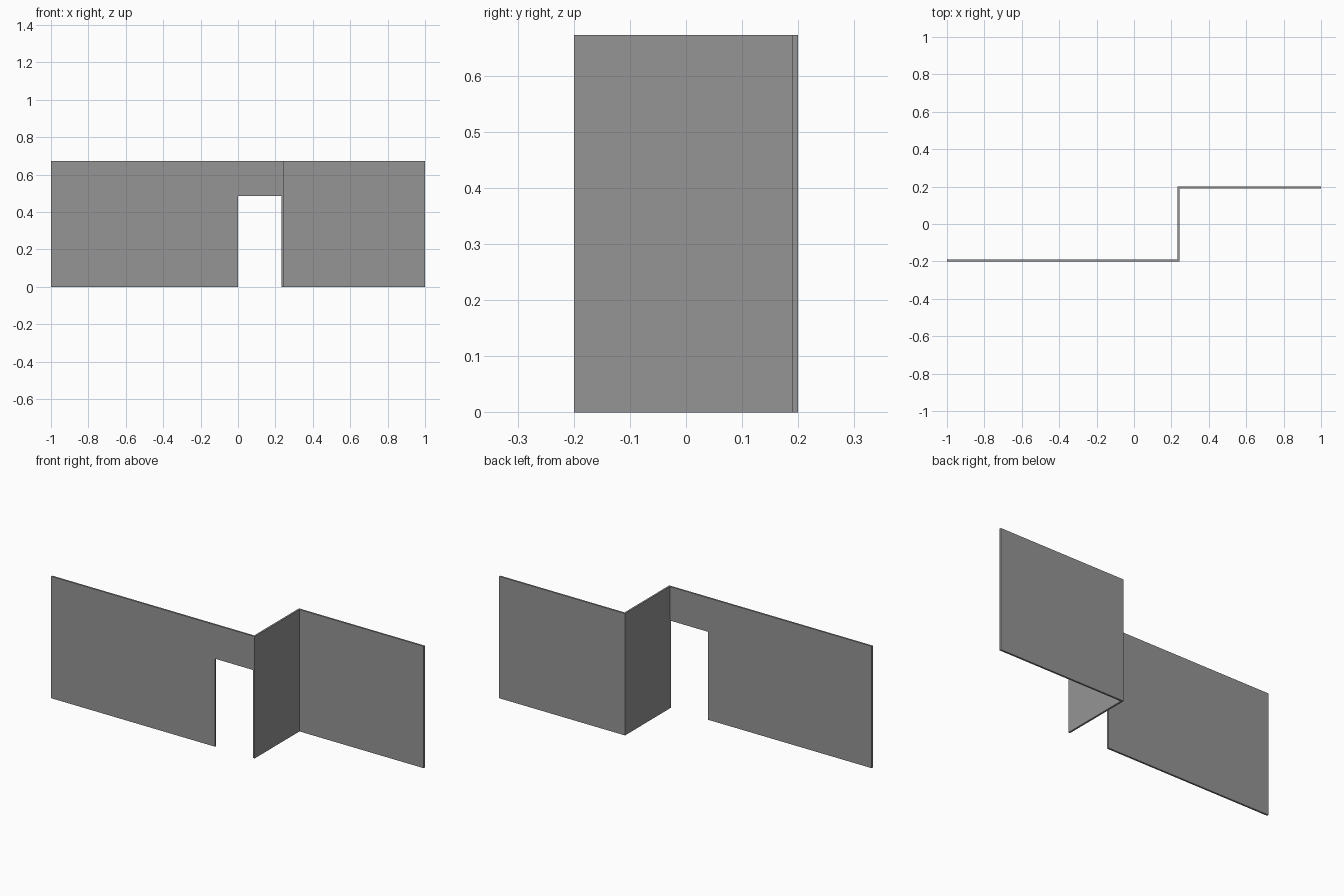
import bpy
import bmesh

cube = bpy.data.objects.get("Cube")
if cube:
    bpy.data.objects.remove(cube, do_unlink=True)

GREY = (0.3, 0.3, 0.3, 1.0)
grey = bpy.data.materials.new("wall grey")
grey.use_nodes = True
grey.diffuse_color = GREY
grey.node_tree.nodes["Principled BSDF"].inputs["Base Color"].default_value = GREY

HEIGHT = 0.672
THICK = 0.01
DOOR_TOP = 0.485
DOOR_LEFT, DOOR_RIGHT = 0.0, 0.232
BACK = 0.2


def extruded(name, outline, direction):
    """Extrude a flat outline into a closed solid."""
    bm = bmesh.new()
    face = bm.faces.new([bm.verts.new(p) for p in outline])
    result = bmesh.ops.extrude_face_region(bm, geom=[face], use_keep_orig=True)
    moved = [v for v in result["geom"] if isinstance(v, bmesh.types.BMVert)]
    bmesh.ops.translate(bm, verts=moved, vec=direction)
    bmesh.ops.recalc_face_normals(bm, faces=bm.faces)
    mesh = bpy.data.meshes.new(name)
    bm.to_mesh(mesh)
    bm.free()
    mesh.materials.append(grey)
    obj = bpy.data.objects.new(name, mesh)
    bpy.context.collection.objects.link(obj)
    return obj


# Front wall with the lintel above the doorway
front = [(-1, 0), (DOOR_LEFT, 0), (DOOR_LEFT, DOOR_TOP), (DOOR_RIGHT, DOOR_TOP),
         (DOOR_RIGHT, HEIGHT), (-1, HEIGHT)]
extruded("front_wall", [(x, -BACK, z) for x, z in front], (0, THICK, 0))

# Return wall and back wall share one L-shaped plan
inner = DOOR_RIGHT + THICK
plan = [(DOOR_RIGHT, -BACK), (inner, -BACK), (inner, BACK - THICK),
        (1, BACK - THICK), (1, BACK), (DOOR_RIGHT, BACK)]
extruded("return_and_back_wall", [(x, y, 0) for x, y in plan], (0, 0, HEIGHT))
